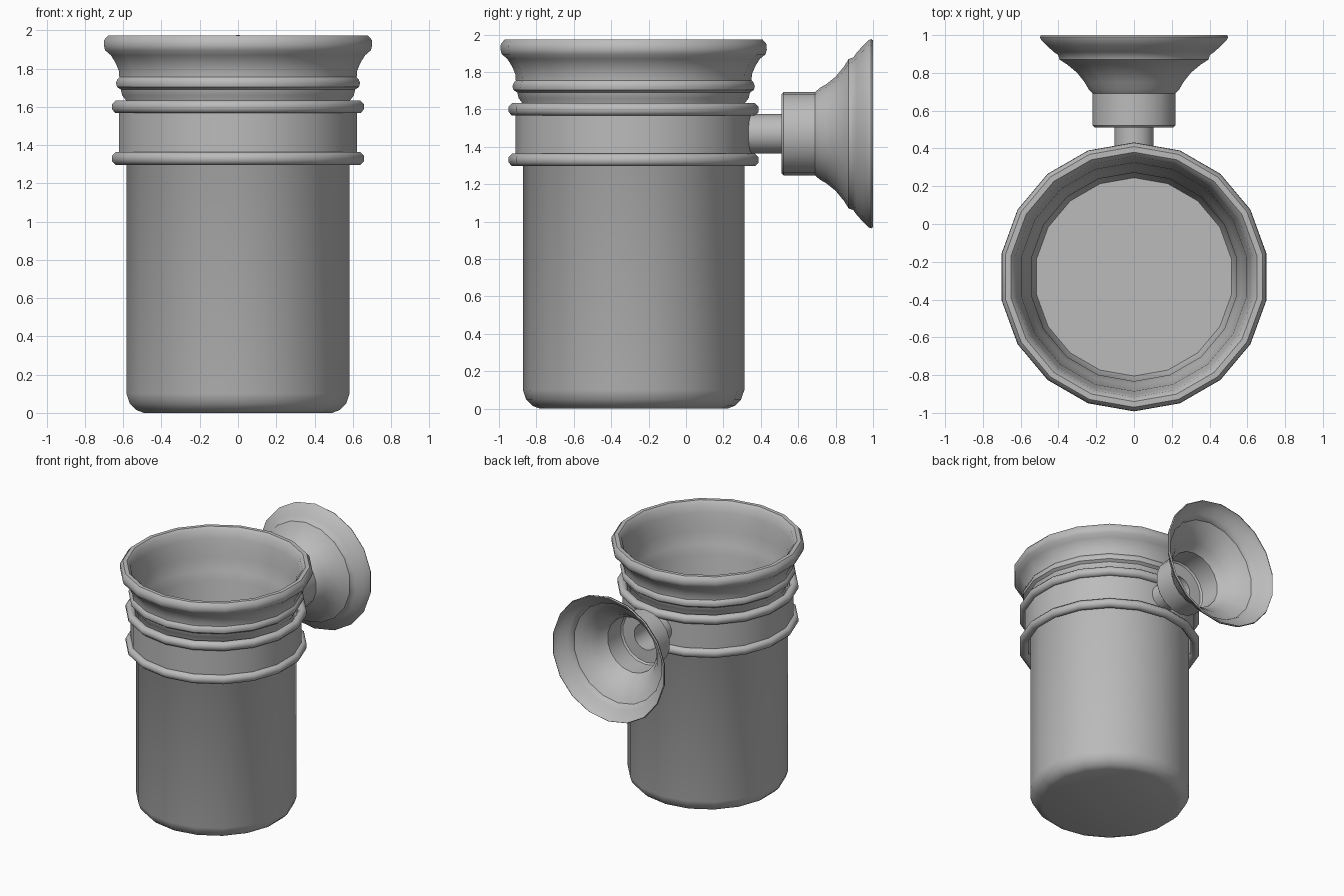
import bpy, bmesh, math
from mathutils import Matrix, Vector

cube = bpy.data.objects.get("Cube")
if cube:
    bpy.data.objects.remove(cube, do_unlink=True)

SIDES = 18
CUP_Y = -0.28
MOUNT_Z = 1.47

grey = bpy.data.materials.new("satin grey")
grey.use_nodes = True
colour = (0.5, 0.5, 0.5, 1)
grey.diffuse_color = colour
grey.node_tree.nodes["Principled BSDF"].inputs["Base Color"].default_value = colour


def lathe(name, profile, matrix, closed=False, angle=40):
    """Turn a (radius, height) profile about z, then place it with matrix."""
    bm = bmesh.new()
    rings = []
    for r, h in profile:
        if r == 0:
            rings.append([bm.verts.new((0, 0, h))] * SIDES)
        else:
            rings.append([bm.verts.new((r * math.sin(a), -r * math.cos(a), h))
                          for a in (math.tau * i / SIDES for i in range(SIDES))])
    pairs = list(zip(rings, rings[1:]))
    if closed:
        pairs.append((rings[-1], rings[0]))
    for low, high in pairs:
        for i in range(SIDES):
            j = (i + 1) % SIDES
            corners = dict.fromkeys((low[i], low[j], high[j], high[i]))
            bm.faces.new(list(corners))
    bm.transform(matrix)
    mesh = bpy.data.meshes.new(name)
    bm.to_mesh(mesh)
    bm.free()
    obj = bpy.data.objects.new(name, mesh)
    bpy.context.collection.objects.link(obj)
    mesh.materials.append(grey)
    bpy.ops.object.select_all(action="DESELECT")
    obj.select_set(True)
    bpy.context.view_layer.objects.active = obj
    bpy.ops.object.shade_smooth_by_angle(angle=math.radians(angle))
    return obj


upright = Matrix.Translation((0, CUP_Y, 0))
# Turns the lathe axis to point backwards, away from the cup
backward = Matrix.Translation((0, 0, MOUNT_Z)) @ Matrix.Rotation(-math.pi / 2, 4, "X")

# Cup: floor, rounded foot, wall, collar bead, flared lip, then the inside
lathe("cup", [
    (0, 0), (0.50, 0), (0.54, 0.015), (0.575, 0.05), (0.592, 0.10),
    (0.592, 1.63), (0.615, 1.66), (0.622, 1.69), (0.643, 1.705),
    (0.648, 1.725), (0.64, 1.745), (0.63, 1.755), (0.633, 1.79),
    (0.65, 1.83), (0.675, 1.87), (0.705, 1.895), (0.712, 1.92),
    (0.71, 1.95), (0.69, 1.973), (0.66, 1.973), (0.637, 1.95),
    (0.625, 1.89), (0.605, 1.82), (0.60, 1.75), (0.575, 1.65), (0.552, 1.58),
    (0.552, 0.12), (0.525, 0.05), (0, 0.05),
], upright)

# Holder: open band with a rounded bead along each edge
lathe("holder_band", [(0.632, 1.33), (0.632, 1.60)], upright)
for name, z in (("lower_bead", 1.33), ("upper_bead", 1.60)):
    section = []
    for k in range(8):
        a = math.tau * (k + 0.5) / 8
        section.append((0.637 + 0.034 * math.cos(a), z + 0.036 * math.sin(a)))
    lathe(name, section, upright, closed=True, angle=50)

# Stem and hollow wall mount, open at the back
lathe("stem", [(0.105, 0.33), (0.105, 0.515)], backward)
lathe("wall_mount", [
    (0.105, 0.51), (0.21, 0.51), (0.222, 0.522), (0.222, 0.69),
    (0.245, 0.715), (0.265, 0.75), (0.305, 0.80), (0.36, 0.845),
    (0.40, 0.87), (0.408, 0.895), (0.43, 0.91), (0.47, 0.945),
    (0.50, 0.975), (0.506, 0.99), (0.50, 1.0),
], backward)
